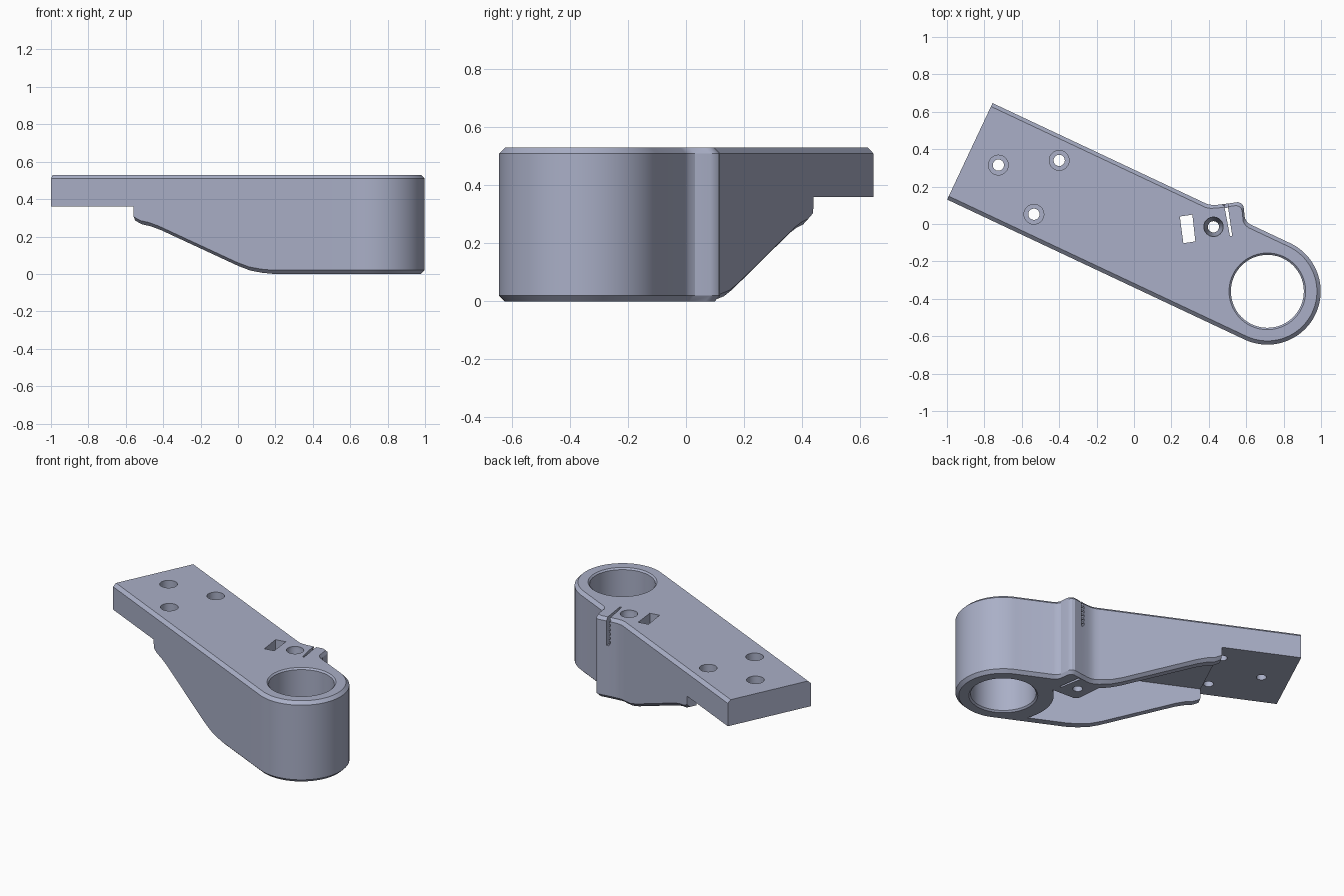
import bpy, bmesh, math
from mathutils import Vector

if "Cube" in bpy.data.objects:
    bpy.data.objects.remove(bpy.data.objects["Cube"])

ANG = math.radians(25.2)
CA, SA = math.cos(ANG), math.sin(ANG)
CX, CY = 0.713, -0.36          # ring centre
R, C, TOP = 0.285, 0.02, 0.53  # ring radius, chamfer, top height

metal = bpy.data.materials.new("blue_grey")
metal.diffuse_color = (0.40, 0.43, 0.57, 1)
metal.use_nodes = True
metal.node_tree.nodes["Principled BSDF"].inputs["Base Color"].default_value = metal.diffuse_color


def world(u, v, z=0.0):
    """Arm frame (u along the arm from the ring, v across) to world."""
    return Vector((CX - CA * u + SA * v, CY + SA * u + CA * v, z))


def finish(bm, name):
    bmesh.ops.remove_doubles(bm, verts=bm.verts, dist=1e-5)
    bmesh.ops.recalc_face_normals(bm, faces=bm.faces)
    me = bpy.data.meshes.new(name)
    bm.to_mesh(me)
    bm.free()
    me.materials.append(metal)
    ob = bpy.data.objects.new(name, me)
    bpy.context.collection.objects.link(ob)
    return ob


def prism(name, pts, z0, z1):
    bm = bmesh.new()
    lo = [bm.verts.new((x, y, z0)) for x, y in pts]
    hi = [bm.verts.new((x, y, z1)) for x, y in pts]
    bm.faces.new(lo)
    bm.faces.new(hi)
    n = len(pts)
    for i in range(n):
        j = (i + 1) % n
        bm.faces.new((lo[i], lo[j], hi[j], hi[i]))
    return finish(bm, name)


def lathe(name, x, y, prof, n=48):
    """Turned solid from (radius, height) pairs, capped at both ends."""
    bm = bmesh.new()
    rings = [[bm.verts.new((x + r * math.cos(2 * math.pi * i / n),
                            y + r * math.sin(2 * math.pi * i / n), z))
              for i in range(n)] for r, z in prof]
    bm.faces.new(rings[0])
    bm.faces.new(rings[-1])
    for a, b in zip(rings, rings[1:]):
        for i in range(n):
            j = (i + 1) % n
            bm.faces.new((a[i], a[j], b[j], b[i]))
    return finish(bm, name)


def lerp(table, u):
    for (a, p), (b, q) in zip(table, table[1:]):
        if u <= b:
            return p + (q - p) * max(0, u - a) / (b - a)
    return table[-1][1]


# Underside height and rear bump along the arm
UNDER = [(0, 0), (0.45, 0), (0.52, 0.006), (0.59, 0.018), (0.66, 0.042),
         (1.12, 0.235), (1.18, 0.255), (1.23, 0.265), (1.27, 0.285)]
BUMP = [(0, R), (0.235, R), (0.255, 0.289), (0.275, 0.302), (0.303, 0.348),
        (0.312, 0.359), (0.325, 0.366), (0.345, 0.365), (0.40, 0.329),
        (0.44, 0.304), (0.465, 0.292), (0.49, R), (2, R)]

# Arm body: chamfered cross-sections lofted from the round nose to the far end
sections = []


def section(u, ui, lo, hi, li, hj, zb, cb):
    a, b = (li, hj) if cb else (lo, hi)
    sections.append([world(ui, li, TOP), world(u, lo, TOP - C), world(u, lo, zb + cb),
                     world(ui, a, zb), world(ui, b, zb), world(u, hi, zb + cb),
                     world(u, hi, TOP - C), world(ui, hj, TOP)])


N = 28
for i in range(N):
    t = math.pi / 2 * i / N
    c, s = math.cos(t), math.sin(t)
    section(-R * c, -(R - C) * c, -R * s, R * s, -(R - C) * s, (R - C) * s, 0, C)
for u in sorted({p[0] for p in UNDER + BUMP if p[0] <= 1.27}):
    h = lerp(BUMP, u)
    section(u, u, -R, h, -R + C, h - C, lerp(UNDER, u), C)
for u in (1.272, 1.758):
    section(u, u, -R, R, -R + C, R - C, 0.36, 0)

bm = bmesh.new()
rows = [[bm.verts.new(p) for p in s] for s in sections]
for a, b in zip(rows, rows[1:]):
    for i in range(8):
        j = (i + 1) % 8
        bm.faces.new((a[i], a[j], b[j], b[i]))
bm.faces.new(rows[-1])
bmesh.ops.remove_doubles(bm, verts=bm.verts, dist=1e-5)
body = finish(bm, "bracket_body")

cutters = []

# Open pocket under the arm, running round the ring and the screw boss
arc = [(0.3 * math.cos(math.radians(d)), 0.3 * math.sin(math.radians(d)))
       for d in range(-47, 29, 5)]
pocket = arc + [(0.41, 0.08), (0.437, 0.083), (0.449, 0.098), (0.53, 0.22),
                (1.35, 0.22), (1.35, -0.22)]
cutters.append(prism("pocket_cutter", [world(u, v).xy for u, v in pocket], -0.1, 0.355))

# Ring bore with small chamfers
cutters.append(lathe("bore_cutter", CX, CY,
                     [(0.215, -0.01), (0.195, 0.01), (0.195, TOP - 0.01), (0.215, TOP + 0.01)], 72))

# Counterbored mounting holes
for x, y in ((-0.725, 0.315), (-0.40, 0.34), (-0.535, 0.052)):
    cutters.append(lathe("mount_hole_cutter", x, y,
                         [(0.03, 0.2), (0.03, 0.45), (0.053, 0.45), (0.053, 0.6)], 32))

# Clamp screw hole with conical seat
cutters.append(lathe("screw_hole_cutter", 0.425, -0.015,
                     [(0.03, -0.1), (0.03, 0.41), (0.052, 0.51), (0.052, 0.6)], 32))

# Nut slot
cutters.append(prism("nut_slot_cutter",
                     [(0.245, 0.04), (0.312, 0.05), (0.328, -0.093), (0.264, -0.103)], 0.2, 0.6))

# Clamp slit, its opening in the rear face, and grip teeth
cutters.append(prism("slit_cutter",
                     [(0.485, 0.085), (0.503, 0.088), (0.525, -0.063), (0.513, -0.065)], -0.1, 0.6))
cutters.append(prism("slit_mouth_cutter",
                     [(0.479, 0.16), (0.495, 0.16), (0.505, 0.075), (0.488, 0.07)], 0.35, 0.6))
for k in range(6):
    z = 0.365 + 0.028 * k
    cutters.append(prism("tooth_cutter",
                         [(0.468, 0.16), (0.488, 0.16), (0.499, 0.08), (0.479, 0.08)], z, z + 0.014))

bpy.context.view_layer.objects.active = body
body.select_set(True)
for cut in cutters:
    mod = body.modifiers.new("cut", 'BOOLEAN')
    mod.operation, mod.solver, mod.object = 'DIFFERENCE', 'EXACT', cut
    bpy.ops.object.modifier_apply(modifier=mod.name)
    bpy.data.objects.remove(cut)

bpy.ops.object.shade_smooth_by_angle(angle=math.radians(25))
